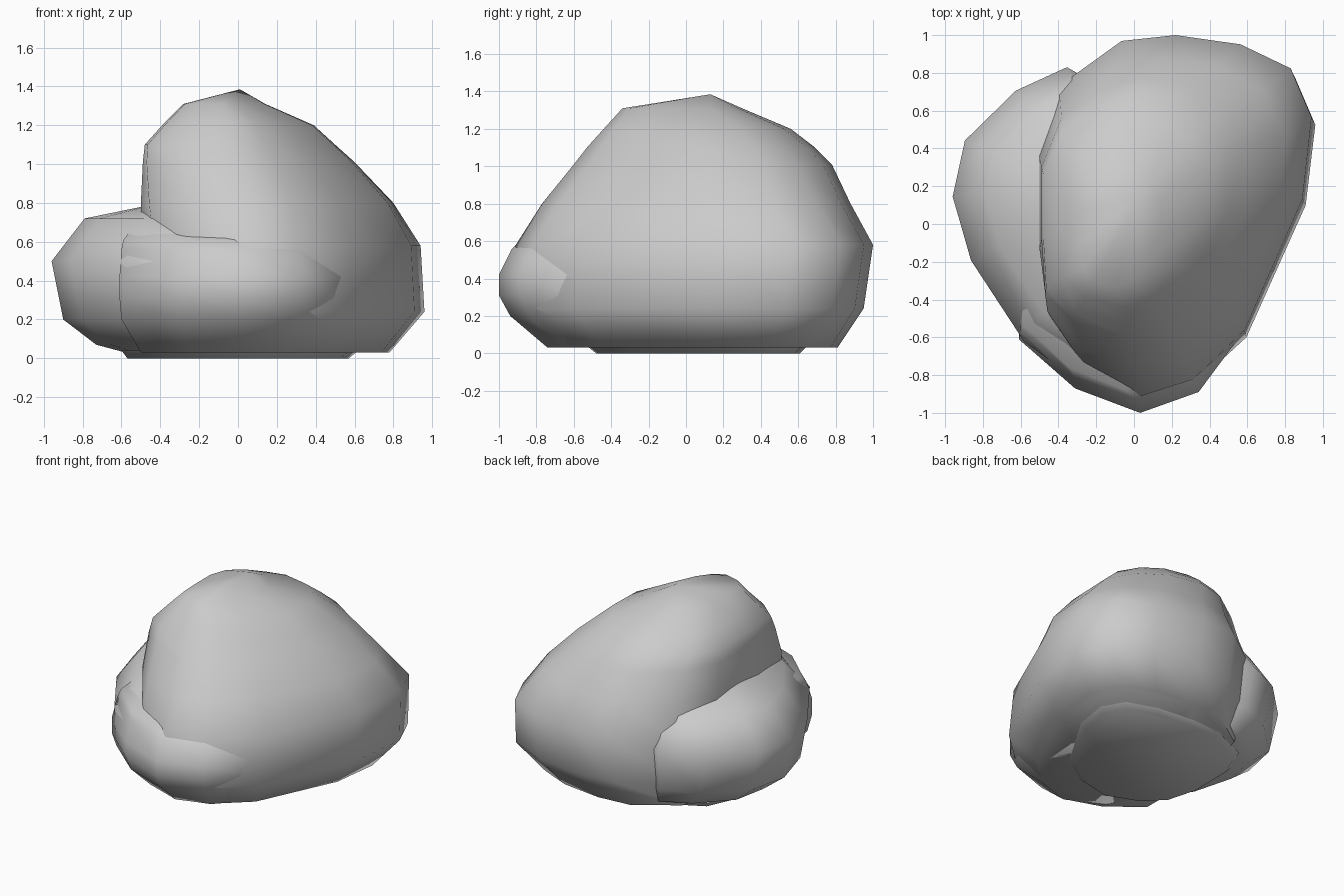
import bpy, bmesh, math

if "Cube" in bpy.data.objects:
    bpy.data.objects.remove(bpy.data.objects["Cube"])

stone = bpy.data.materials.new("grey stone")
stone.use_nodes = True
stone.diffuse_color = (0.6, 0.6, 0.6, 1)
stone.node_tree.nodes["Principled BSDF"].inputs["Base Color"].default_value = (0.6, 0.6, 0.6, 1)


def boulder(name, outline, levels, peak=None, crown=None):
    """Stack an outline, fitted to (z, x0, x1, y0, y1) at each level, closed by a peak or a flat top.
    With a crown, the outline changes to it with height."""
    bm = bmesh.new()
    rings = []
    for z, x0, x1, y0, y1 in levels:
        t = min(1, max(0, (z - .55) / .5))
        ring = []
        for (u, v), (cu, cv) in zip(outline, crown or outline):
            u, v = u + (cu - u) * t, v + (cv - v) * t
            ring.append(bm.verts.new((x0 + (x1 - x0) * (u + 1) / 2,
                                      y0 + (y1 - y0) * (v + 1) / 2, z)))
        rings.append(ring)
    n = len(outline)
    for low, high in zip(rings, rings[1:]):
        for i in range(n):
            j = (i + 1) % n
            bm.faces.new((low[i], low[j], high[j], high[i]))
    bm.faces.new(rings[0])
    if peak:
        tip = bm.verts.new(peak)
        for i in range(n):
            bm.faces.new((rings[-1][i], rings[-1][(i + 1) % n], tip))
    else:
        bm.faces.new(rings[-1])
    bmesh.ops.recalc_face_normals(bm, faces=bm.faces)
    mesh = bpy.data.meshes.new(name)
    bm.to_mesh(mesh)
    bm.free()
    mesh.materials.append(stone)
    ob = bpy.data.objects.new(name, mesh)
    bpy.context.collection.objects.link(ob)
    bpy.ops.object.select_all(action='DESELECT')
    ob.select_set(True)
    bpy.context.view_layer.objects.active = ob
    bpy.ops.object.shade_smooth_by_angle(angle=math.radians(60))


# Main boulder: egg-shaped at the base, with a crown fuller at the front right
egg = [(-1, .4), (-.86, .72), (-.4, .97), (0, 1), (.48, .95), (.85, .82), (1, .55),
       (.93, .1), (.5, -.64), (.12, -.91), (-.26, -1), (-.67, -.83), (-.9, -.58), (-1, -.2)]
crown = [(-1, .3), (-.8, .68), (-.35, .93), (0, 1), (.44, .93), (.78, .75), (1, .47),
         (.98, -.05), (.62, -.57), (.26, -.88), (-.12, -1), (-.65, -.9), (-.97, -.68), (-1, -.25)]
boulder("main_boulder", egg, [
    (.03, -.47, .78, -.74, .81),
    (.24, -.5, .96, -.94, .95),
    (.58, -.5, .94, -.91, 1.0),
    (.8, -.5, .8, -.77, .88),
    (1.01, -.49, .6, -.6, .78),
    (1.1, -.48, .5, -.53, .69),
    (1.2, -.39, .39, -.44, .56),
    (1.31, -.28, .14, -.34, .3)], (.01, .13, 1.385), crown)

# Side boulder: low lump leaning on the main one
lump = [(-1, .17), (-.88, .53), (-.38, .85), (.12, 1), (.8, .75), (1, 0),
        (.8, -.7), (.2, -1), (-.3, -.76), (-.82, -.24)]
boulder("side_boulder", lump, [
    (.03, -.58, .05, -.55, .64),
    (.07, -.73, .1, -.66, .7),
    (.2, -.9, .12, -.78, .78),
    (.5, -.96, .12, -.82, .83),
    (.72, -.79, .08, -.62, .7)], (-.4, .1, .8))

# Front boulder: rounded nose under the main one
nose = [(-1, .3), (-.6, .9), (0, 1), (.6, .9), (1, .3), (.95, -.4),
        (.6, -.83), (.08, -1), (-.5, -.8), (-1, -.4)]
boulder("front_boulder", nose, [
    (.03, -.5, .44, -.74, .2),
    (.2, -.6, .56, -.94, .3),
    (.31, -.61, .58, -1.0, .3),
    (.42, -.61, .58, -1.0, .3),
    (.56, -.6, .54, -.93, .3),
    (.61, -.59, .42, -.88, .28)], (-.46, -.1, .78))

# Flat foot under the rocks
boulder("foot_slab", egg, [(0, -.57, .57, -.48, .61), (.04, -.6, .62, -.53, .65)])
